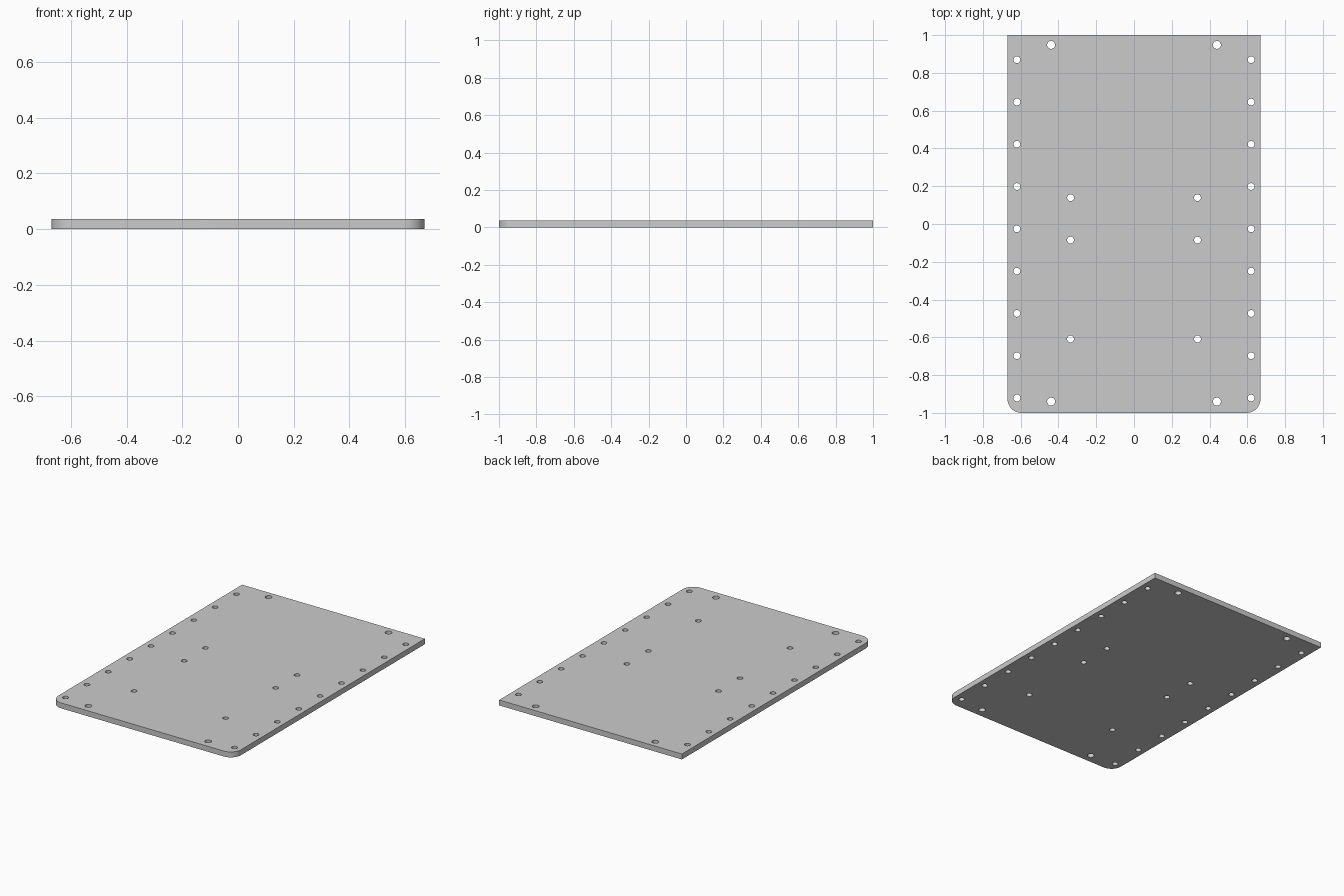
import bpy, bmesh
from math import sin, cos, pi

if "Cube" in bpy.data.objects:
    bpy.data.objects.remove(bpy.data.objects["Cube"])

W, L, T, R = 0.67, 1.0, 0.036, 0.075   # half width, half length, thickness, corner radius


def arc(cx, cy, r, a0, a1, n):
    return [(cx + r * cos(a0 + (a1 - a0) * i / n), cy + r * sin(a0 + (a1 - a0) * i / n))
            for i in range(n + 1)]


curve = bpy.data.curves.new("plate_profile", 'CURVE')
curve.dimensions = '2D'
curve.fill_mode = 'BOTH'
curve.extrude = T / 2


def loop(points):
    s = curve.splines.new('POLY')
    s.points.add(len(points) - 1)
    for p, (x, y) in zip(s.points, points):
        p.co = (x, y, 0, 1)
    s.use_cyclic_u = True


# Outline: square back corners, rounded front corners
loop([(W, L), (-W, L)]
     + arc(-W + R, -L + R, R, pi, 1.5 * pi, 12)
     + arc(W - R, -L + R, R, 1.5 * pi, 2 * pi, 12))

# Screw holes, mirrored left and right: edge rows, inner mounts, larger end holes
holes = [(0.62, 0.87 - 0.2239 * i, 0.018) for i in range(9)]
holes += [(0.336, y, 0.018) for y in (0.139, -0.085, -0.609)]
holes += [(0.439, y, 0.021) for y in (0.948, -0.94)]
for x, y, r in holes:
    for side in (-1, 1):
        loop(arc(side * x, y, r, 0, 2 * pi, 32)[:-1])

# Turn the filled profile into a welded solid plate
temp = bpy.data.objects.new("plate_profile", curve)
bpy.context.collection.objects.link(temp)
mesh = bpy.data.meshes.new_from_object(
    temp.evaluated_get(bpy.context.evaluated_depsgraph_get()))
bpy.data.objects.remove(temp)
bm = bmesh.new()
bm.from_mesh(mesh)
bmesh.ops.remove_doubles(bm, verts=bm.verts, dist=1e-5)
bmesh.ops.translate(bm, verts=bm.verts, vec=(0, 0, T / 2))
bmesh.ops.recalc_face_normals(bm, faces=bm.faces)
bm.to_mesh(mesh)
bm.free()

plate = bpy.data.objects.new("drilled_plate", mesh)
bpy.context.collection.objects.link(plate)
bpy.context.view_layer.objects.active = plate
plate.select_set(True)
bpy.ops.object.shade_smooth_by_angle()
